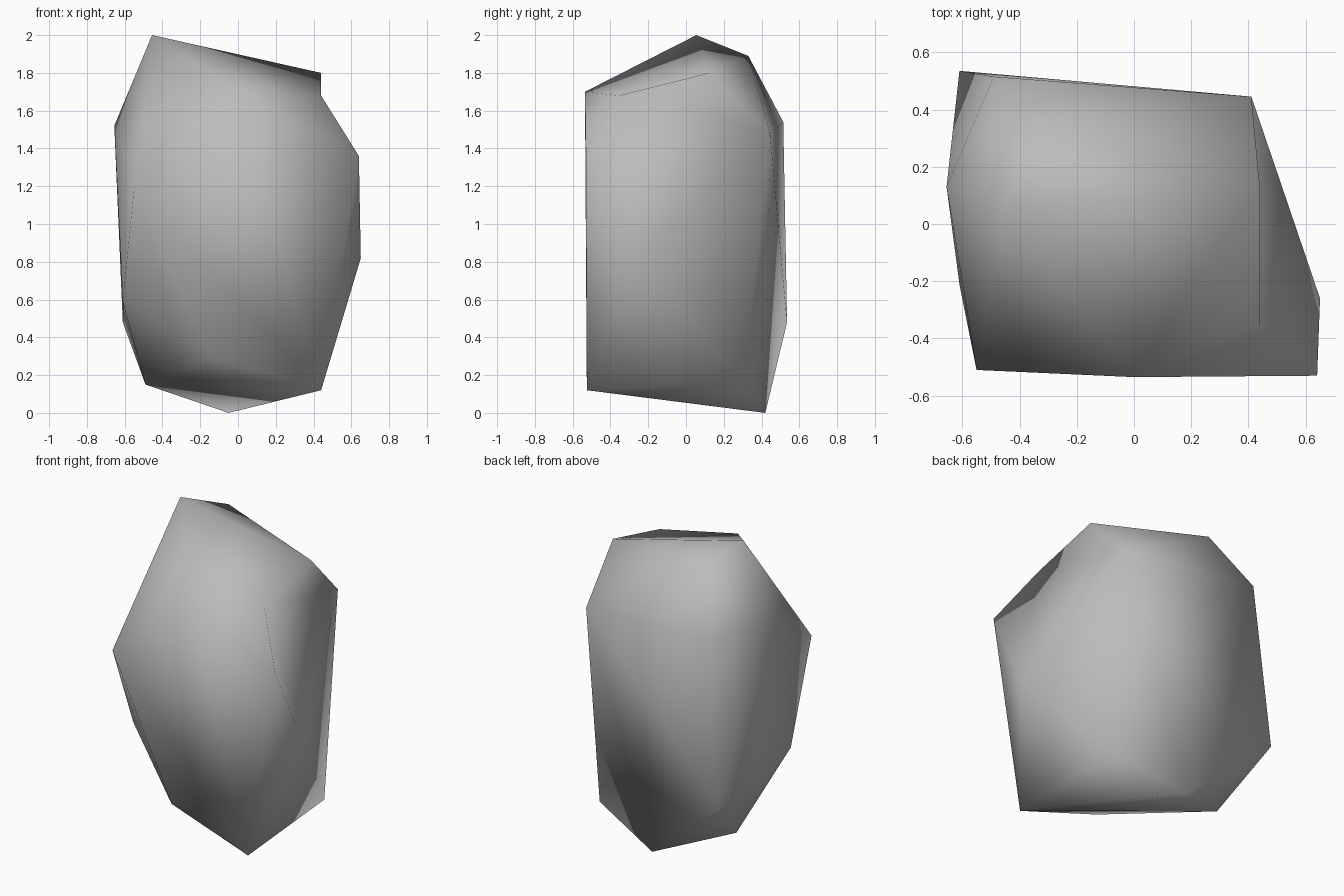
import bpy
import bmesh
from mathutils import Vector

cube = bpy.data.objects.get("Cube")
if cube:
    bpy.data.objects.remove(cube, do_unlink=True)

# Corner points of the boulder, grouped by region
CROWN = [(-.455, .055, 2), (-.30, .33, 1.89), (0, -.535, 1.70)]
SHOULDER = [(-.49, .515, 1.54), (-.655, .13, 1.52), (-.55, -.51, 1.19)]
BELLY = [(.65, -.26, .82), (-.61, -.21, .59), (-.61, .535, .48)]
BASE = [(-.13, -.50, .295), (.41, .305, .16), (-.49, .18, .15),
        (.44, -.525, .12), (-.05, .42, 0)]
notch_top = Vector((.44, .125, 1.80))
notch_front = Vector((.64, -.53, 1.36))
notch_back = Vector((.41, .445, 1.48))
notch = Vector((.44, -.355, 1.68))

bm = bmesh.new()
for p in CROWN + SHOULDER + BELLY + BASE + [notch_top, notch_front, notch_back]:
    bm.verts.new(p)

# The chipped corner starts just outside the hull, then is pushed in
chip = bm.verts.new((notch_top + notch_front) / 2 + Vector((.02, 0, .015)))
bmesh.ops.convex_hull(bm, input=bm.verts[:])
chip.co = notch
bmesh.ops.recalc_face_normals(bm, faces=bm.faces[:])
for face in bm.faces:
    face.smooth = True

mesh = bpy.data.meshes.new("boulder")
bm.to_mesh(mesh)
bm.free()
boulder = bpy.data.objects.new("boulder", mesh)
bpy.context.collection.objects.link(boulder)

# Plain grey stone
grey = (.5, .5, .5, 1)
stone = bpy.data.materials.new("grey stone")
stone.use_nodes = True
stone.diffuse_color = grey
stone.node_tree.nodes["Principled BSDF"].inputs["Base Color"].default_value = grey
mesh.materials.append(stone)
